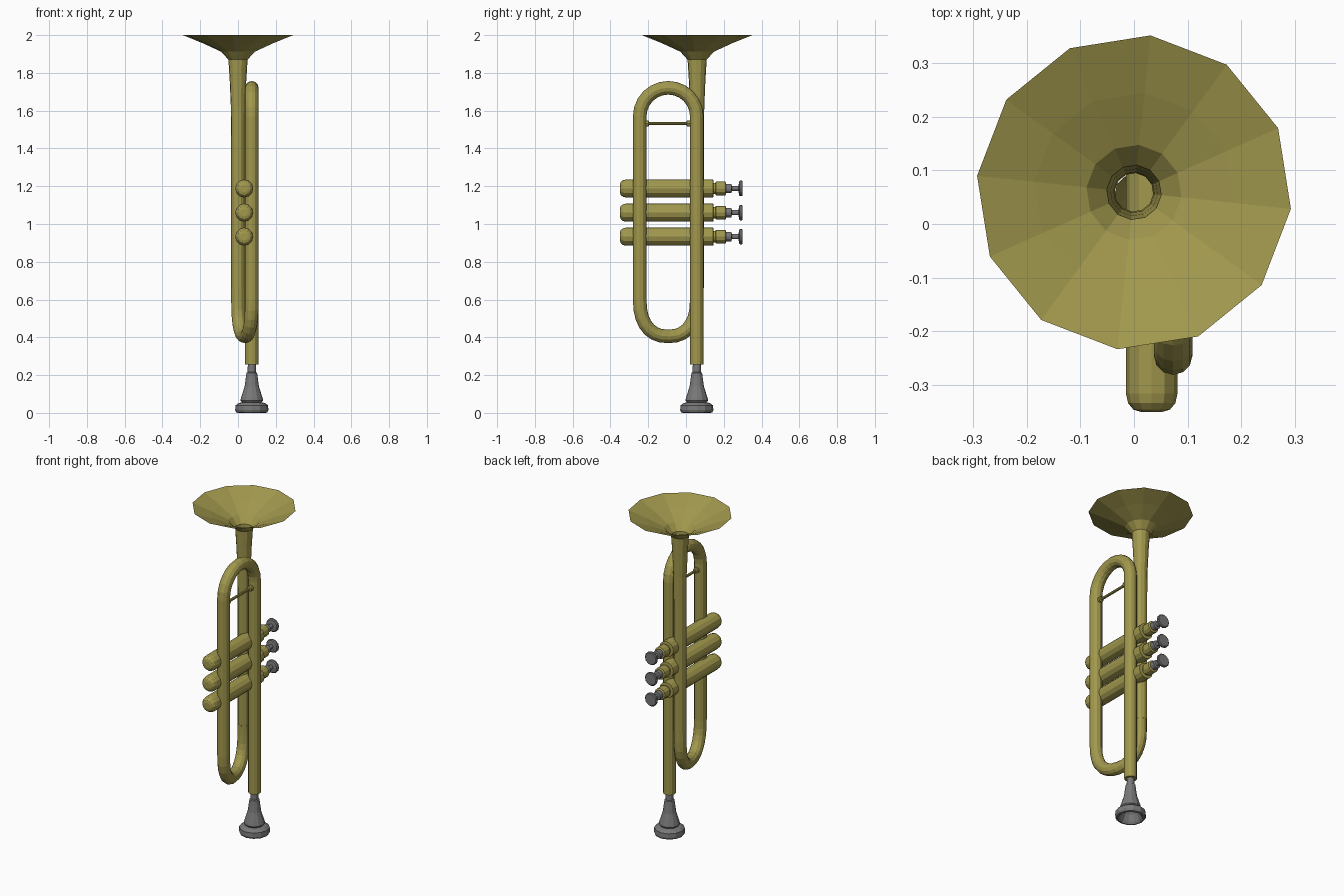
import bpy, bmesh, math
from mathutils import Vector, Matrix

if "Cube" in bpy.data.objects:
    bpy.data.objects.remove(bpy.data.objects["Cube"])

SIDES = 12


def material(name, rgb):
    m = bpy.data.materials.new(name)
    m.diffuse_color = (*rgb, 1)
    m.use_nodes = True
    m.node_tree.nodes["Principled BSDF"].inputs["Base Color"].default_value = m.diffuse_color
    return m


brass = material("brass", (0.36, 0.315, 0.075))
steel = material("grey_metal", (0.19, 0.19, 0.195))


def finish(bm, name, mat, recalc=True):
    if recalc:
        bmesh.ops.recalc_face_normals(bm, faces=bm.faces)
    me = bpy.data.meshes.new(name)
    bm.to_mesh(me)
    bm.free()
    me.materials.append(mat)
    ob = bpy.data.objects.new(name, me)
    bpy.context.collection.objects.link(ob)
    return ob


def skin(bm, rings, caps):
    """Bridge successive vertex rings with quads, optionally closing the ends."""
    n = len(rings[0])
    for a, b in zip(rings, rings[1:]):
        for i in range(n):
            j = (i + 1) % n
            bm.faces.new((a[i], a[j], b[j], b[i]))
    if caps[0]:
        bm.faces.new(rings[0][::-1])
    if caps[1]:
        bm.faces.new(rings[-1])


def lathe(name, profile, origin, mat, along_y=False, caps=(True, True), turn=0.0, sides=SIDES):
    """Spin (radius, height) points round z, or round y for the valves."""
    bm = bmesh.new()
    rot = Matrix.Rotation(-math.pi / 2, 3, 'X') if along_y else Matrix.Identity(3)
    rings = []
    for r, h in profile:
        ring = []
        for i in range(sides):
            a = turn + math.tau * i / sides
            ring.append(bm.verts.new(Vector(origin) + rot @ Vector((r * math.cos(a), r * math.sin(a), h))))
        rings.append(ring)
    skin(bm, rings, caps)
    # open shells keep their winding (outside faces out)
    return finish(bm, name, mat, recalc=all(caps))


def sweep(name, path, radius, mat, sides=SIDES):
    """Round tube along a path lying roughly in the yz plane."""
    bm = bmesh.new()
    rings = []
    for k, p in enumerate(path):
        t = (path[min(k + 1, len(path) - 1)] - path[max(k - 1, 0)]).normalized()
        u = (Vector((1, 0, 0)) - t * t.x).normalized()
        v = t.cross(u)
        ring = []
        for i in range(sides):
            a = math.tau * i / sides
            ring.append(bm.verts.new(p + radius * (math.cos(a) * u + math.sin(a) * v)))
        rings.append(ring)
    skin(bm, rings, (True, False))
    return finish(bm, name, mat, recalc=False)


PIPE_X, BACK_Y, MID_Y, HALF = 0.073, 0.057, -0.094, 0.151
R = 0.036

# Main tubing: lead pipe up, over the top arch, down and round the lower bow
path = [Vector((PIPE_X, BACK_Y, 0.255))]
for i in range(13):
    a = math.pi * i / 12
    path.append(Vector((PIPE_X, MID_Y + HALF * math.cos(a), 1.57 + 0.151 * math.sin(a))))
for i in range(15):
    a = math.pi * i / 14
    c, s = math.cos(a), max(math.sin(a), 0.0)
    e = 2 / 2.35
    w = math.copysign(abs(c) ** e, c)
    path.append(Vector((PIPE_X / 2 * (1 + w), MID_Y - HALF * w, 0.60 - 0.195 * s ** e)))
path.append(Vector((0, BACK_Y, 0.66)))
sweep("main_tubing", path, R, brass)

# Bell: open single-walled flare
bell = [(R, 0.66), (R, 1.45), (0.038, 1.62), (0.044, 1.76), (0.051, 1.87),
        (0.089, 1.912), (0.187, 1.957), (0.294, 2.0)]
lathe("bell", bell, (0, 0.059, 0), brass, caps=(False, False), turn=math.radians(-6))

# Mouthpiece with hollow cup
mouth = [(0.012, 0.085), (0.045, 0.05), (0.062, 0.012), (0.072, 0.0), (0.083, 0.003), (0.088, 0.014),
         (0.086, 0.04), (0.070, 0.052), (0.052, 0.056), (0.060, 0.066), (0.058, 0.076),
         (0.038, 0.140), (0.028, 0.212), (0.022, 0.216), (0.021, 0.262)]
lathe("mouthpiece", mouth, (PIPE_X, BACK_Y, 0), steel)

# Three valves with caps, stems and finger buttons
for n, z in enumerate((0.933, 1.060, 1.188), 1):
    o = (0.033, 0, z)
    lathe(f"valve_casing_{n}", [(0.020, -0.350), (0.034, -0.346), (0.044, -0.334), (0.048, -0.316),
                                (0.048, 0.144), (0.030, 0.146), (0.030, 0.156), (0.036, 0.158),
                                (0.036, 0.208), (0.030, 0.212)], o, brass, True)
    lathe(f"valve_button_{n}", [(0.025, 0.205), (0.025, 0.240), (0.013, 0.243), (0.013, 0.278),
                                (0.036, 0.281), (0.041, 0.287), (0.041, 0.296), (0.036, 0.300)],
          o, steel, True)

# Thin brace across the upper arch, with small end plates
lathe("brace", [(0.017, -0.216), (0.017, -0.198), (0.008, -0.196), (0.008, 0.003),
                (0.017, 0.005), (0.017, 0.026)], (PIPE_X, 0, 1.532), brass, True, sides=8)
